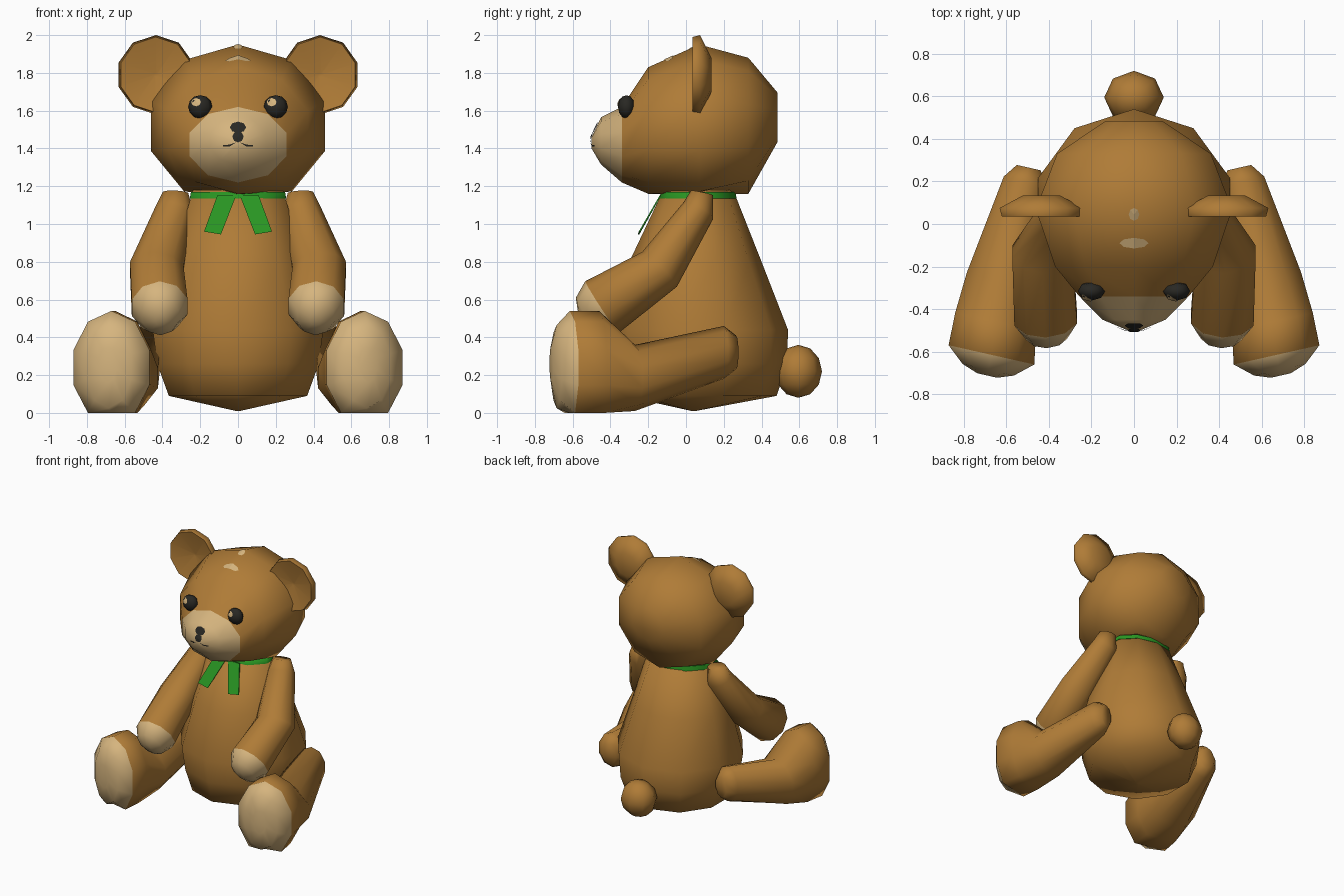
import bpy, bmesh, math
from mathutils import Vector, Matrix
from mathutils.bvhtree import BVHTree

if "Cube" in bpy.data.objects:
    bpy.data.objects.remove(bpy.data.objects["Cube"])


def material(name, rgb):
    m = bpy.data.materials.new(name)
    m.diffuse_color = (*rgb, 1)
    m.use_nodes = True
    m.node_tree.nodes["Principled BSDF"].inputs["Base Color"].default_value = m.diffuse_color
    return m


BROWN = material("brown_fur", (0.43, 0.2, 0.038))
CREAM = material("cream_pad", (0.67, 0.46, 0.21))
BLACK = material("black", (0.022, 0.021, 0.017))
GREEN = material("green_ribbon", (0.022, 0.3, 0.016))


def finish(bm, name, mats, smooth=True):
    me = bpy.data.meshes.new(name)
    bm.to_mesh(me)
    bm.free()
    ob = bpy.data.objects.new(name, me)
    bpy.context.collection.objects.link(ob)
    for m in mats:
        me.materials.append(m)
    if smooth:
        bpy.ops.object.select_all(action='DESELECT')
        ob.select_set(True)
        bpy.context.view_layer.objects.active = ob
        bpy.ops.object.shade_smooth_by_angle(angle=math.radians(78))
    return ob


def loft(name, rings, axis=None, mats=(BROWN,), pads=(), n=10, floor=0):
    """Skin elliptical rings (x, y, z, half_width, half_height) along axis or path.
    Bands listed in pads (and their end caps) use the second material."""
    bm = bmesh.new()
    pts = [Vector(r[:3]) for r in rings]
    loops = []
    for i, r in enumerate(rings):
        t = Vector(axis) if axis else pts[min(i + 1, len(pts) - 1)] - pts[max(i - 1, 0)]
        t.normalize()
        side = (Vector((1, 0, 0)) - t * t.x).normalized()
        up = t.cross(side)
        if abs(t.z) < 0.99 and up.z < 0:
            up = -up
        loop = []
        for k in range(n):
            a = math.pi / 2 + 2 * math.pi * k / n
            p = pts[i] + side * r[3] * math.cos(a) + up * r[4] * math.sin(a)
            p.z = max(p.z, floor)
            loop.append(bm.verts.new(p))
        loops.append(loop)
    for i in range(len(loops) - 1):
        for k in range(n):
            j = (k + 1) % n
            f = bm.faces.new((loops[i][k], loops[i][j], loops[i + 1][j], loops[i + 1][k]))
            f.material_index = int(i in pads)
    bm.faces.new(loops[0]).material_index = int(0 in pads)
    bm.faces.new(loops[-1]).material_index = int(len(loops) - 2 in pads)
    bmesh.ops.recalc_face_normals(bm, faces=bm.faces)
    return finish(bm, name, mats)


def ball(name, centre, size, mat, u=8, v=6):
    bm = bmesh.new()
    bmesh.ops.create_uvsphere(bm, u_segments=u, v_segments=v, radius=1,
                              matrix=Matrix.Translation(centre) @ Matrix.Diagonal((*size, 1)))
    return finish(bm, name, [mat])


def patch(name, target, outline, mat, from_top=False, lift=0.007):
    """Thin painted detail: outline dropped onto the target from the front or top."""
    src = bmesh.new()
    src.from_mesh(target.data)
    tree = BVHTree.FromBMesh(src)
    d = Vector((0, 0, -1)) if from_top else Vector((0, 1, 0))
    mid = [sum(p[i] for p in outline) / len(outline) for i in (0, 1)]
    bm = bmesh.new()
    vs = []
    for a, b in [mid] + list(outline):
        o = Vector((a, b, 3)) if from_top else Vector((a, -3, b))
        hit = tree.ray_cast(o, d)[0]
        if hit is not None:
            vs.append(bm.verts.new(hit - d * lift))
    for i in range(1, len(vs)):
        f = bm.faces.new((vs[0], vs[i], vs[i % (len(vs) - 1) + 1]))
        f.normal_update()
        if f.normal.dot(d) > 0:
            f.normal_flip()
    src.free()
    finish(bm, name, [mat], smooth=False)


def oval(x, y, rx, ry, n=8):
    return [(x + rx * math.cos(2 * math.pi * k / n), y + ry * math.sin(2 * math.pi * k / n))
            for k in range(n)]


# Body: pear shape
loft("body", [(0, .04, .01, .01, .01), (0, .075, .09, .385, .405), (0, .08, .26, .45, .455),
              (0, .07, .44, .475, .47), (0, .05, .8, .37, .35), (0, .065, 1.18, .25, .185)],
     axis=(0, 0, 1))

# Head with cream muzzle at its front end
head = loft("head", [(0, -.50, 1.43, .03, .03), (0, -.45, 1.44, .155, .125),
                     (0, -.34, 1.42, .27, .2), (0, -.2, 1.495, .39, .335),
                     (0, .07, 1.52, .485, .43), (0, .33, 1.52, .38, .36),
                     (0, .485, 1.565, .14, .13)],
            axis=(0, 1, 0), mats=(BROWN, CREAM), pads=(0, 1), floor=1.15)

# Tail
ball("tail", (0, .595, .22), (.14, .125, .14), BROWN)

# Neck ribbon band
loft("neck_ribbon", [(0, .063, 1.135, .268, .205), (0, .065, 1.17, .262, .197)],
     axis=(0, 0, 1), mats=(GREEN,))

# Paired parts
for s, side in ((1, "right"), (-1, "left")):
    loft("ear_" + side, [(s * .435, .08, 1.79, .01, .01), (s * .435, .035, 1.79, .195, .2),
                         (s * .435, .075, 1.79, .207, .21), (s * .435, .135, 1.79, .09, .09)],
         axis=(0, 1, 0))
    loft("arm_" + side, [(s * .33, .085, 1.165, .07, .06), (s * .335, .065, 1.07, .105, .09),
                         (s * .43, -.14, .76, .15, .13), (s * .415, -.445, .56, .155, .163),
                         (s * .41, -.525, .51, .1, .115), (s * .41, -.555, .495, .03, .035)],
         mats=(BROWN, CREAM), pads=(3, 4))
    loft("leg_" + side, [(s * .495, .265, .32, .06, .09), (s * .51, .2, .32, .11, .14),
                         (s * .605, -.27, .185, .195, .175), (s * .65, -.46, .24, .205, .3),
                         (s * .67, -.615, .24, .217, .3), (s * .685, -.685, .245, .13, .22),
                         (s * .69, -.712, .26, .05, .1)],
         axis=(s * .22, -.975, 0), mats=(BROWN, CREAM), pads=(4, 5))
    eye = ball("eye_" + side, (s * .2, -.315, 1.62), (.064, .045, .062), BLACK)
    patch("eye_glint_" + side, eye, oval(s * .2 - .022, 1.645, .026, .022), CREAM)
    patch("mouth_" + side, head, [(s * .01, 1.432), (s * .045, 1.41), (s * .08, 1.41),
                                  (s * .08, 1.418), (s * .045, 1.42)], BLACK)
    # Hanging ribbon end
    bm = bmesh.new()
    quad = [(.01, -.14, 1.15), (.11, -.14, 1.15), (.18, -.25, .96), (.09, -.255, .945)]
    f = bm.faces.new([bm.verts.new((s * x, y, z)) for x, y, z in quad])
    f.normal_update()
    if f.normal.y > 0:
        f.normal_flip()
    ext = bmesh.ops.extrude_face_region(bm, geom=[f])
    for v in ext["geom"]:
        if isinstance(v, bmesh.types.BMVert):
            v.co.y += .008
    bmesh.ops.recalc_face_normals(bm, faces=bm.faces)
    finish(bm, "ribbon_end_" + side, [GREEN], smooth=False)

# Nose and small pale marks on the crown
patch("nose", head, oval(0, 1.512, .043, .03), BLACK)
patch("nose_base", head, oval(0, 1.462, .03, .03), BLACK)
patch("crown_spot", head, oval(0, .045, .025, .03), CREAM, from_top=True, lift=.004)
patch("crown_mark", head, oval(0, -.09, .068, .025), CREAM, from_top=True, lift=.004)
